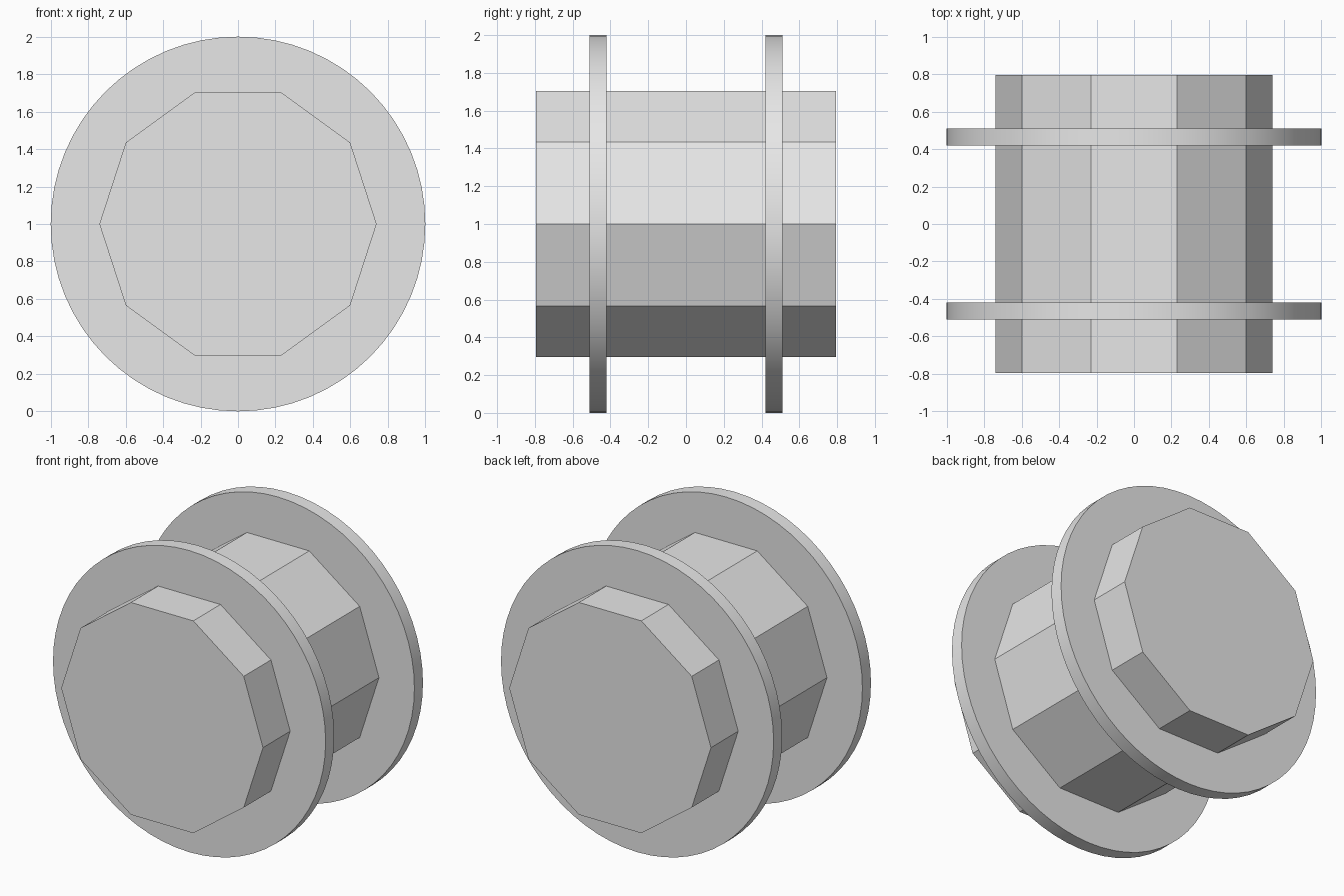
import bpy
from math import radians

cube = bpy.data.objects.get("Cube")
if cube:
    bpy.data.objects.remove(cube, do_unlink=True)

# Single grey finish
grey = bpy.data.materials.new("light_grey")
grey.use_nodes = True
colour = (0.8, 0.8, 0.8, 1)
grey.diffuse_color = colour
bsdf = next(n for n in grey.node_tree.nodes if n.type == 'BSDF_PRINCIPLED')
bsdf.inputs["Base Color"].default_value = colour


def drum(name, sides, radius, length, y, smooth=False):
    """Cylinder lying along y, with a corner pointing to each side."""
    bpy.ops.mesh.primitive_cylinder_add(
        vertices=sides, radius=radius, depth=length, location=(0, y, 1),
        rotation=(radians(90), radians(90), 0))
    obj = bpy.context.object
    obj.name = name
    obj.data.materials.append(grey)
    bpy.ops.object.transform_apply(location=False, rotation=True, scale=True)
    if smooth:
        bpy.ops.object.shade_smooth_by_angle(angle=radians(30))
    return obj


# Ten-sided core
drum("core", 10, 0.74, 1.59, 0)

# Round flanges near each end
for name, side in (("front_flange", -1), ("back_flange", 1)):
    drum(name, 64, 1.0, 0.09, side * 0.465, smooth=True)
